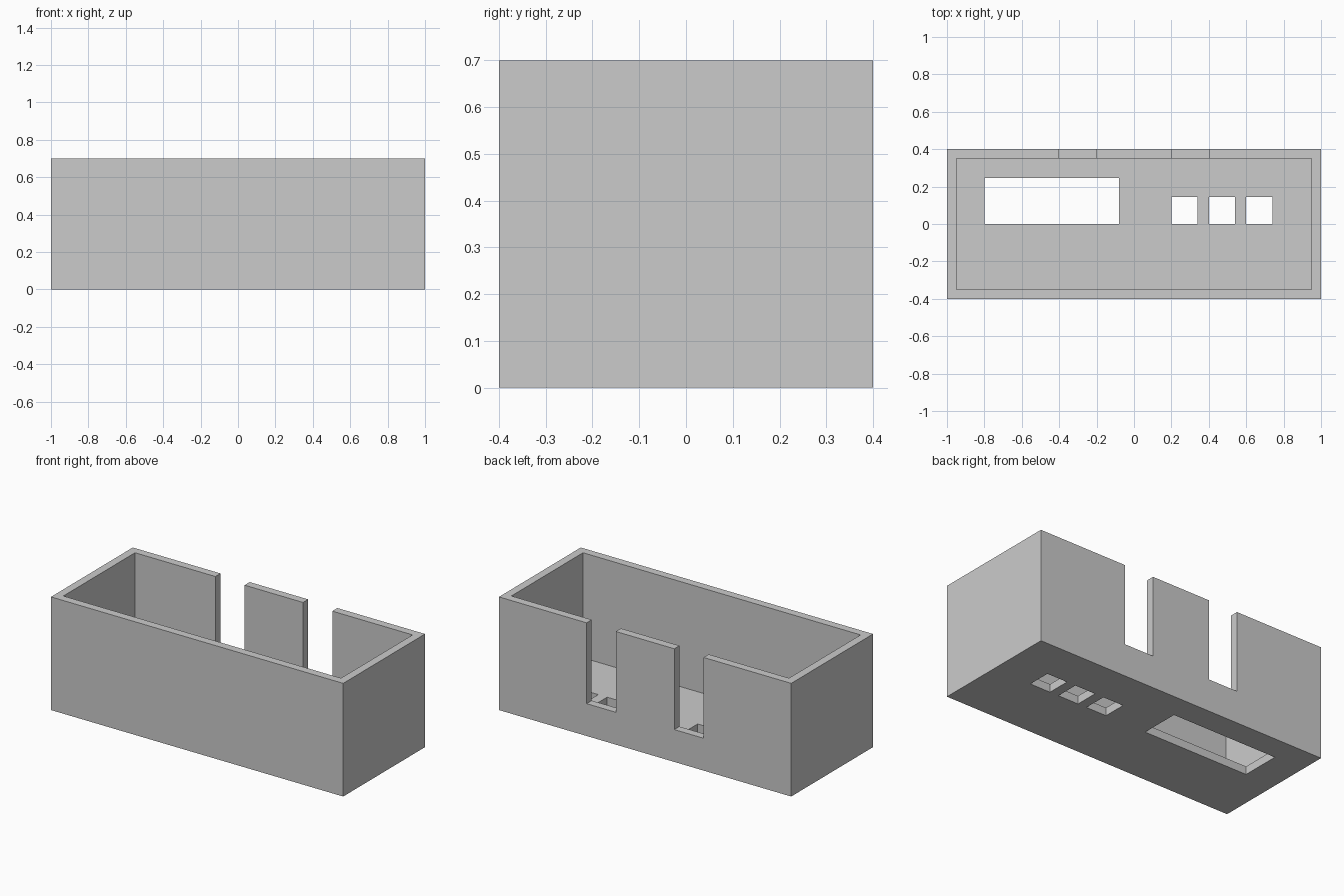
import bpy
from mathutils import Vector

cube = bpy.data.objects.get("Cube")
if cube:
    bpy.data.objects.remove(cube, do_unlink=True)

LENGTH, DEPTH, HEIGHT, WALL = 2.0, 0.8, 0.7, 0.05
OVER = 0.1  # cutter overshoot

# Single plastic colour
grey = bpy.data.materials.new("light_grey_plastic")
grey.use_nodes = True
colour = (0.6, 0.6, 0.6, 1)
grey.diffuse_color = colour
grey.node_tree.nodes["Principled BSDF"].inputs["Base Color"].default_value = colour


def box(name, low, high):
    """Box between two opposite corners."""
    low, high = Vector(low), Vector(high)
    bpy.ops.mesh.primitive_cube_add(size=1, location=(low + high) / 2)
    obj = bpy.context.object
    obj.name = name
    obj.scale = high - low
    bpy.ops.object.transform_apply(location=True, rotation=False, scale=True)
    obj.data.materials.append(grey)
    return obj


def cut(target, name, low, high):
    """Subtract a box from the target, then discard the cutter."""
    cutter = box(name, low, high)
    cutter.hide_render = True
    mod = target.modifiers.new(name, 'BOOLEAN')
    mod.operation = 'DIFFERENCE'
    mod.solver = 'EXACT'
    mod.object = cutter
    bpy.context.view_layer.objects.active = target
    bpy.ops.object.modifier_apply(modifier=name)
    bpy.data.objects.remove(cutter, do_unlink=True)


# Open-topped enclosure
X, Y = LENGTH / 2, DEPTH / 2
case = box("enclosure", (-X, -Y, 0), (X, Y, HEIGHT))
cut(case, "cavity", (WALL - X, WALL - Y, WALL), (X - WALL, Y - WALL, HEIGHT + OVER))

# Cable slots in the back wall
for x in (-0.4, 0.2):
    cut(case, "cable_slot", (x, Y - WALL - OVER, 0.2), (x + 0.2, Y + OVER, HEIGHT + OVER))

# Display window and three button holes through the floor
cut(case, "display_window", (-0.8, 0, -OVER), (-0.08, 0.245, WALL + OVER))
for x in (0.2, 0.4, 0.6):
    cut(case, "button_hole", (x, 0, -OVER), (x + 0.14, 0.145, WALL + OVER))

for poly in case.data.polygons:
    poly.use_smooth = False
